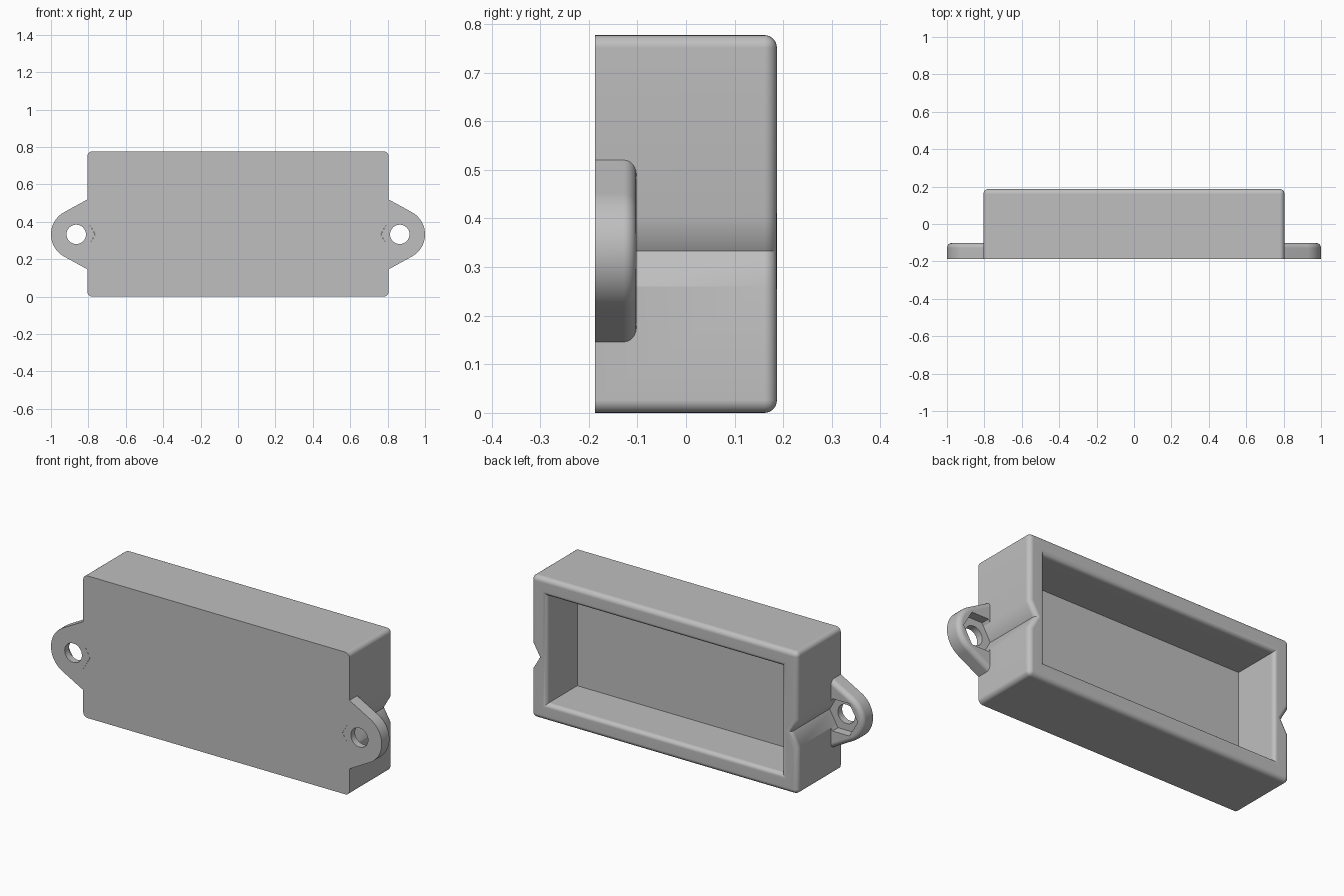
import bpy
import bmesh
from math import cos, sin, pi, acos, atan2, hypot, sqrt
from mathutils import Vector

cube = bpy.data.objects.get("Cube")
if cube:
    bpy.data.objects.remove(cube, do_unlink=True)

# Main dimensions
HALF_X, HEIGHT, HALF_Y = 0.805, 0.777, 0.187
WALL, FILLET, LIP = 0.095, 0.026, 0.023
FLOOR_Y, TAB_Y, POCKET_Y = -0.075, -0.102, -0.15
HOLE_X, HOLE_Z, HOLE_R = 0.865, 0.333, 0.052
HEX_R, TAB_R, TAB_HALF = 0.102, 0.135, 0.187
NOTCH = HOLE_X - HEX_R                          # x of the notch's inner corner
NOTCH_HALF = (HALF_X - NOTCH) * sqrt(3)

plastic = bpy.data.materials.new("grey plastic")
plastic.use_nodes = True
GREY = (0.52, 0.52, 0.52, 1)
plastic.diffuse_color = GREY
plastic.node_tree.nodes["Principled BSDF"].inputs["Base Color"].default_value = GREY


def loft(name, rings, bevel=None, width=FILLET):
    """Join (xz points, y) rings into a closed solid, then round the edges chosen by bevel."""
    bm = bmesh.new()
    loops = [[bm.verts.new((x, y, z)) for x, z in pts] for pts, y in rings]
    for a, b in zip(loops, loops[1:]):
        for i in range(len(a)):
            j = (i + 1) % len(a)
            bm.faces.new((a[i], a[j], b[j], b[i]))
    bm.faces.new(loops[0])
    bm.faces.new(loops[-1])
    bmesh.ops.recalc_face_normals(bm, faces=bm.faces)
    if bevel:
        edges = [e for e in bm.edges if bevel(e.verts[0].co, e.verts[1].co)]
        bmesh.ops.bevel(bm, geom=edges, offset=width, segments=6, profile=0.5,
                        affect='EDGES', clamp_overlap=False)
    mesh = bpy.data.meshes.new(name)
    bm.to_mesh(mesh)
    bm.free()
    mesh.materials.append(plastic)
    obj = bpy.data.objects.new(name, mesh)
    bpy.context.collection.objects.link(obj)
    return obj


def activate(obj):
    bpy.ops.object.select_all(action='DESELECT')
    obj.select_set(True)
    bpy.context.view_layer.objects.active = obj


def cut(obj, cutter):
    activate(obj)
    mod = obj.modifiers.new("cut", 'BOOLEAN')
    mod.operation, mod.solver, mod.object = 'DIFFERENCE', 'EXACT', cutter
    bpy.ops.object.modifier_apply(modifier=mod.name)
    bpy.data.objects.remove(cutter, do_unlink=True)


def finish(obj):
    activate(obj)
    bpy.ops.object.shade_smooth_by_angle(angle=pi / 6)
    mod = obj.modifiers.new("even shading", 'WEIGHTED_NORMAL')
    mod.keep_sharp = True


def circle(x, z, r, n):
    return [(x + r * cos(2 * pi * i / n), z + r * sin(2 * pi * i / n)) for i in range(n)]


def rectangle(inset):
    x = HALF_X - inset
    return [(-x, inset), (x, inset), (x, HEIGHT - inset), (-x, HEIGHT - inset)]


# Box body: rectangle with a V notch in each end
right_notch = [(HALF_X, HOLE_Z - NOTCH_HALF), (NOTCH, HOLE_Z), (HALF_X, HOLE_Z + NOTCH_HALF)]
left_notch = [(-x, z) for x, z in reversed(right_notch)]
corners = rectangle(0)
outline = corners[:2] + right_notch + corners[2:] + left_notch


def body_edges(a, b):
    back = min(a.y, b.y) > 0
    corner = abs(a.y - b.y) > 0.1 and (a.z < 0.01 or a.z > HEIGHT - 0.01)
    return back or corner


body = loft("box_body", [(outline, -HALF_Y), (outline, HALF_Y)], body_edges)

# Open cavity with a rounded lip
STEPS = 6
rings = [(rectangle(WALL), FLOOR_Y)]
for i in range(STEPS + 1):
    t = pi / 2 * i / STEPS
    rings.append((rectangle(WALL - LIP * (1 - cos(t))), HALF_Y - LIP * (1 - sin(t))))
rings.append((rectangle(WALL - LIP), HALF_Y + 0.05))
cut(body, loft("cavity_cutter", rings))
finish(body)

# Mounting tabs: tangent sides around a round end, filling the notch base
dx = HALF_X - HOLE_X
tangent = atan2(TAB_HALF, dx) - acos(TAB_R / hypot(dx, TAB_HALF))
ARC = 20
arc = [tangent * (2 * i / ARC - 1) for i in range(ARC + 1)]
profile = [(HALF_X, HOLE_Z - TAB_HALF)]
profile += [(HOLE_X + TAB_R * cos(t), HOLE_Z + TAB_R * sin(t)) for t in arc]
profile += [(HALF_X, HOLE_Z + TAB_HALF), (HALF_X, HOLE_Z + NOTCH_HALF),
            (NOTCH + 0.001, HOLE_Z), (HALF_X, HOLE_Z - NOTCH_HALF)]


def tab_edges(a, b):
    outer = max(abs(a.x), abs(b.x)) > HALF_X + 0.001
    return outer and min(a.y, b.y) > TAB_Y - 0.01


for side, name in ((1, "left_tab"), (-1, "right_tab")):
    pts = [(side * x, z) for x, z in profile]
    tab = loft(name, [(pts, -HALF_Y), (pts, TAB_Y)], tab_edges)
    # Hexagonal nut pocket and screw hole
    nut = circle(side * HOLE_X, HOLE_Z, HEX_R, 6)
    cut(tab, loft("nut_cutter", [(nut, POCKET_Y), (nut, 0)]))
    hole = circle(side * HOLE_X, HOLE_Z, HOLE_R, 32)
    cut(tab, loft("hole_cutter", [(hole, -0.3), (hole, 0)]))
    finish(tab)
